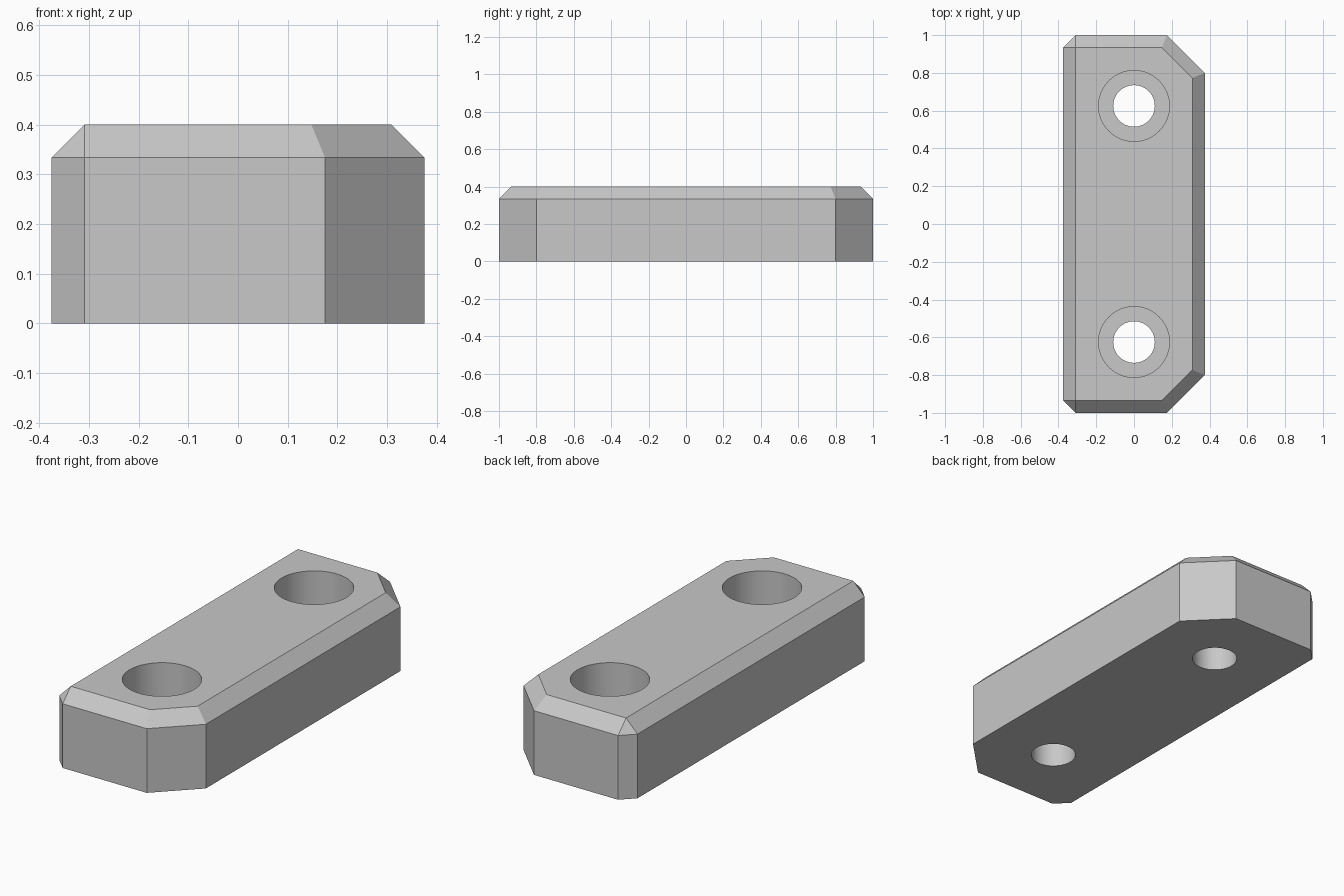
import bpy, bmesh, math

cube = bpy.data.objects.get("Cube")
if cube:
    bpy.data.objects.remove(cube, do_unlink=True)

HALF_X, HALF_Y, HEIGHT = 0.375, 1.0, 0.4
BEVEL, CORNER = 0.066, 0.2
HOLE_Y, HOLE_R, BORE_R, FLOOR = 0.625, 0.11, 0.1875, 0.1875

grey = bpy.data.materials.new("light grey")
grey.use_nodes = True
grey.diffuse_color = (0.58, 0.58, 0.58, 1)
grey.node_tree.nodes["Principled BSDF"].inputs["Base Color"].default_value = grey.diffuse_color


def loft(name, rings):
    """Closed solid through rings of equal point count, from bottom to top."""
    bm = bmesh.new()
    loops = [[bm.verts.new(p) for p in ring] for ring in rings]
    n = len(loops[0])
    for low, high in zip(loops, loops[1:]):
        for i in range(n):
            j = (i + 1) % n
            bm.faces.new((low[i], low[j], high[j], high[i]))
    bm.faces.new(loops[0][::-1])
    bm.faces.new(loops[-1])
    bmesh.ops.remove_doubles(bm, verts=bm.verts, dist=1e-5)
    bmesh.ops.recalc_face_normals(bm, faces=bm.faces)
    mesh = bpy.data.meshes.new(name)
    bm.to_mesh(mesh)
    bm.free()
    mesh.materials.append(grey)
    obj = bpy.data.objects.new(name, mesh)
    bpy.context.collection.objects.link(obj)
    return obj


def mirrored(half):
    """Add the mirror image in y, keeping the outline counter-clockwise."""
    return [(x, -y) for x, y in half] + half[::-1]


def at(outline, z):
    return [(x, y, z) for x, y in outline]


def circle(y, r, z, n=64):
    return [(r * math.cos(2 * math.pi * i / n), y + r * math.sin(2 * math.pi * i / n), z)
            for i in range(n)]


# Block outline: small bevels on the -x corners, large cuts on the +x corners
wall = mirrored([(-HALF_X, HALF_Y - BEVEL), (BEVEL - HALF_X, HALF_Y),
                 (HALF_X - CORNER, HALF_Y), (HALF_X, HALF_Y - CORNER)])
shift = BEVEL * math.tan(math.pi / 8)
inner = (BEVEL - HALF_X, HALF_Y - BEVEL)
top = mirrored([inner, inner,
                (HALF_X - CORNER - shift, HALF_Y - BEVEL),
                (HALF_X - BEVEL, HALF_Y - CORNER - shift)])
block = loft("mounting_block", [at(wall, 0), at(wall, HEIGHT - BEVEL), at(top, HEIGHT)])

# Counterbored screw holes
bpy.context.view_layer.objects.active = block
block.select_set(True)
for y in (-HOLE_Y, HOLE_Y):
    cutter = loft("hole_cutter", [circle(y, HOLE_R, -0.1), circle(y, HOLE_R, FLOOR),
                                  circle(y, BORE_R, FLOOR), circle(y, BORE_R, HEIGHT + 0.1)])
    cutter.hide_render = True
    mod = block.modifiers.new("screw_hole", "BOOLEAN")
    mod.operation = "DIFFERENCE"
    mod.solver = "EXACT"
    mod.object = cutter
    bpy.ops.object.modifier_apply(modifier=mod.name)
    bpy.data.objects.remove(cutter, do_unlink=True)

bpy.ops.object.shade_smooth_by_angle(angle=math.radians(20))
